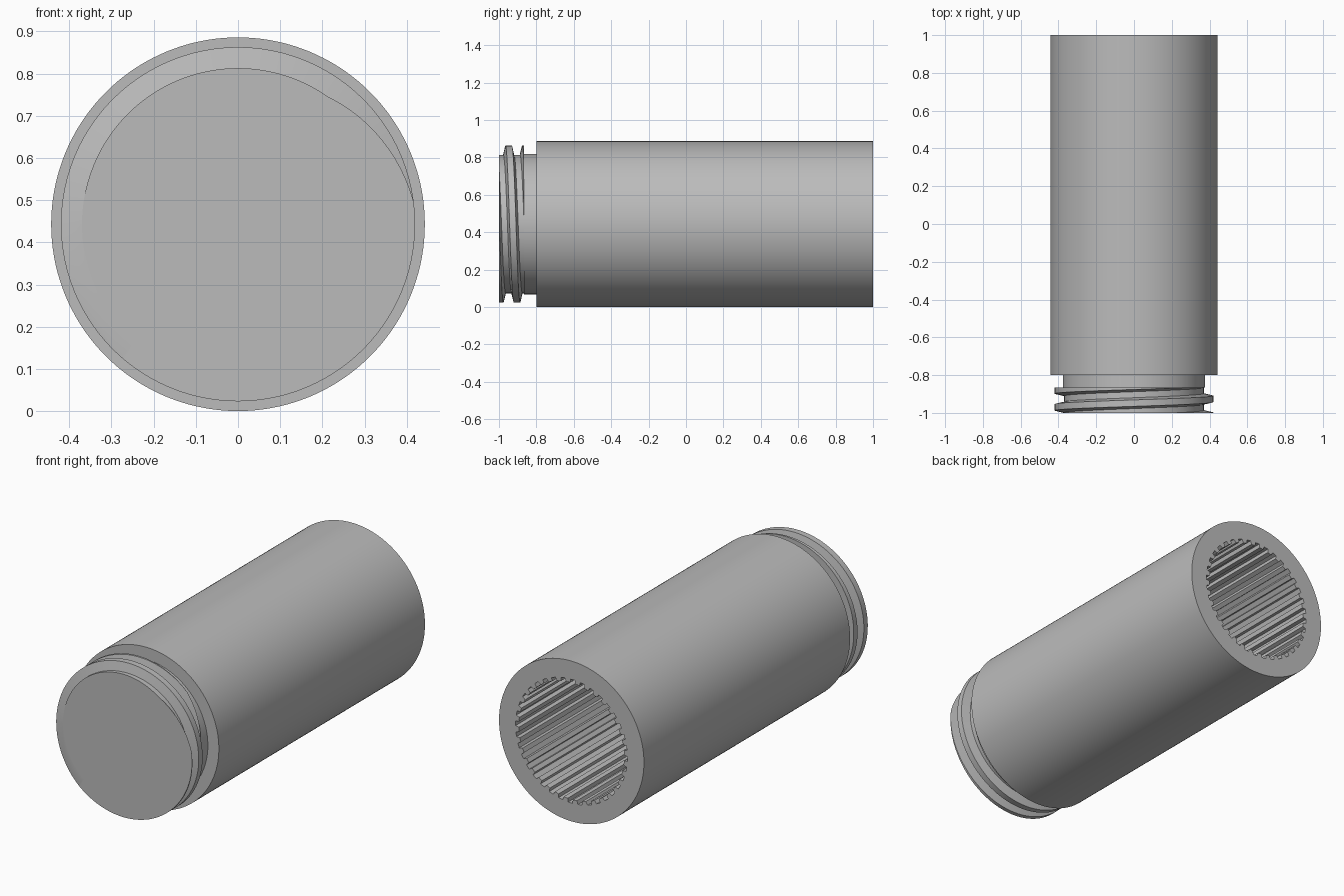
import bpy
import bmesh
from math import cos, sin, pi, radians

cube = bpy.data.objects.get("Cube")
if cube:
    bpy.data.objects.remove(cube, do_unlink=True)

RADIUS = 0.443
NECK = 0.37
CREST = 0.42
FRONT, SHOULDER, BACK = -1.0, -0.8, 1.0
RELIEF = -0.865          # where the thread is cut off behind
TEETH = 36
SIDES = TEETH * 4

grey = bpy.data.materials.new("plain grey")
grey.use_nodes = True
colour = (0.5, 0.5, 0.5, 1)
grey.diffuse_color = colour
grey.node_tree.nodes["Principled BSDF"].inputs["Base Color"].default_value = colour


def finish(bm, name):
    bmesh.ops.recalc_face_normals(bm, faces=bm.faces)
    mesh = bpy.data.meshes.new(name)
    bm.to_mesh(mesh)
    bm.free()
    mesh.materials.append(grey)
    obj = bpy.data.objects.new(name, mesh)
    bpy.context.collection.objects.link(obj)
    bpy.ops.object.select_all(action='DESELECT')
    obj.select_set(True)
    bpy.context.view_layer.objects.active = obj
    bpy.ops.object.shade_smooth_by_angle(angle=radians(30))
    return obj


def point(bm, r, a, y):
    return bm.verts.new((r * cos(a), y, RADIUS + r * sin(a)))


def bridge(bm, first, second, closed=True):
    n = len(first)
    for i in range(n if closed else n - 1):
        j = (i + 1) % n
        bm.faces.new((first[i], first[j], second[j], second[i]))


def round_ring(bm, r, y):
    return [point(bm, r, 2 * pi * i / SIDES, y) for i in range(SIDES)]


def splined_ring(bm, y):
    ring = []
    for i in range(SIDES):
        nudge = 0.35 if i % 2 else -0.35      # steep flanks on every rib
        r = 0.342 if i % 4 < 2 else 0.322
        ring.append(point(bm, r, 2 * pi * (i + nudge) / SIDES, y))
    return ring


# Tube body with stepped neck and ribbed blind bore
bm = bmesh.new()
rings = [round_ring(bm, r, y) for r, y in (
    (NECK, FRONT), (NECK, RELIEF), (0.376, RELIEF), (0.376, SHOULDER),
    (RADIUS, SHOULDER), (RADIUS, BACK))]
rings += [splined_ring(bm, y) for y in (BACK, -0.78)]
for a, b in zip(rings, rings[1:]):
    bridge(bm, a, b)
bm.faces.new(rings[0])
bm.faces.new(rings[-1])
finish(bm, "tube_body")

# Screw thread, swept as a helix and trimmed flat at both ends
PITCH = 0.0892
PROFILE = ((0.365, -0.030), (CREST, -0.017), (CREST, 0.017), (0.365, 0.030))
STEPS = 96
bm = bmesh.new()
sections = []
for i in range(int(-1.5 * STEPS), int(1.3 * STEPS) + 1):
    turn = i / STEPS
    sections.append([point(bm, r, -2 * pi * turn, -0.926 + PITCH * turn + w)
                     for r, w in PROFILE])
for a, b in zip(sections, sections[1:]):
    bridge(bm, a, b)
for y, way in ((FRONT, -1), (RELIEF, 1)):
    cut = bmesh.ops.bisect_plane(
        bm, geom=bm.verts[:] + bm.edges[:] + bm.faces[:], dist=1e-6,
        plane_co=(0, y, 0), plane_no=(0, way, 0), clear_outer=True)
    rim = [e for e in cut["geom_cut"] if isinstance(e, bmesh.types.BMEdge)]
    bmesh.ops.triangle_fill(bm, edges=rim, use_beauty=True, normal=(0, way, 0))
finish(bm, "screw_thread")
